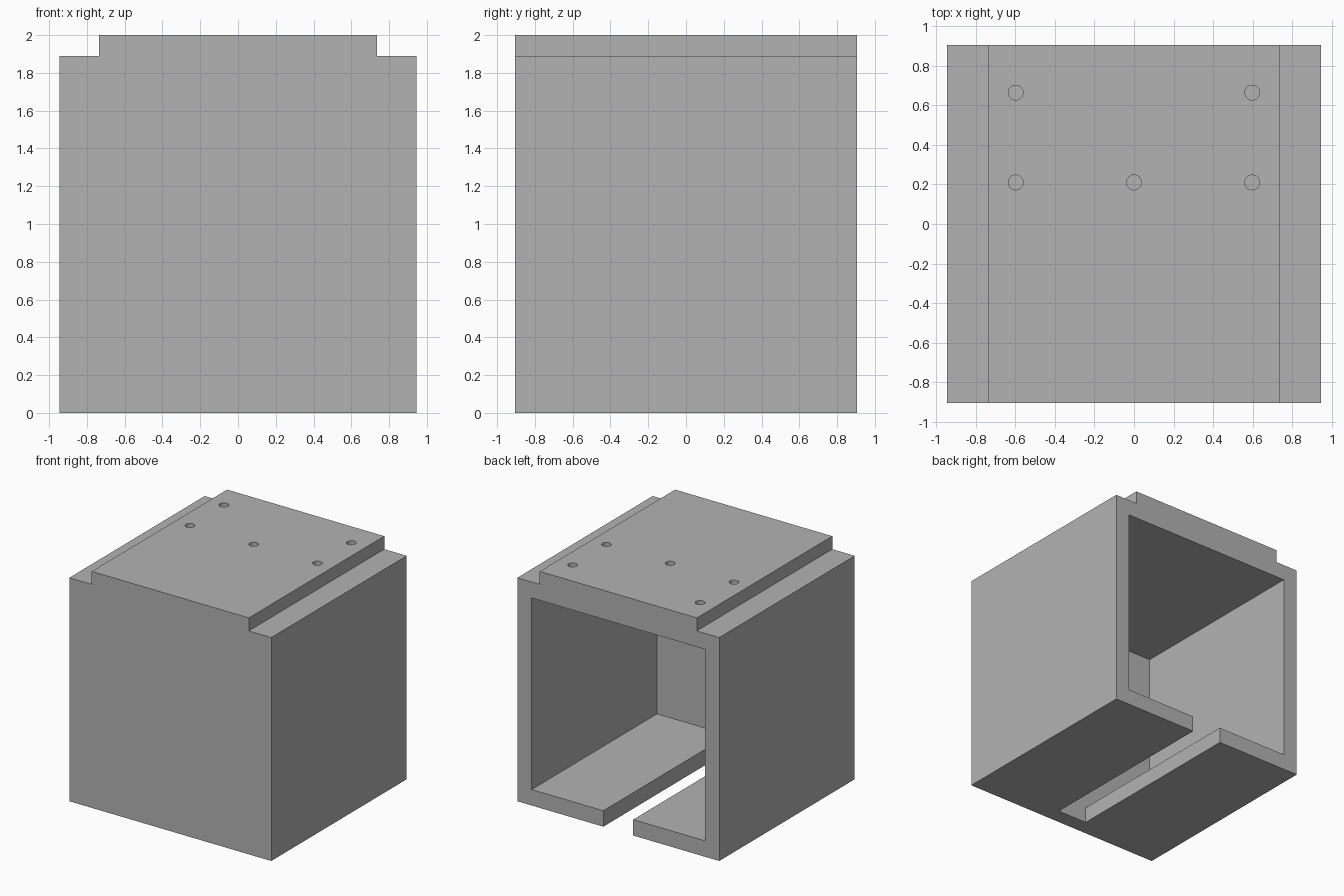
import bpy
import bmesh

if "Cube" in bpy.data.objects:
    bpy.data.objects.remove(bpy.data.objects["Cube"], do_unlink=True)

HALF_DEPTH = 0.905
WALL = 0.135
HALF_WIDTH = 0.945
SHOULDER = 1.89
TOP = 2.0
HOLE_RADIUS, HOLE_DEPTH = 0.0375, 0.15

grey = bpy.data.materials.new("plain grey")
grey.use_nodes = True
grey.diffuse_color = (0.45, 0.45, 0.45, 1)
grey.node_tree.nodes["Principled BSDF"].inputs["Base Color"].default_value = grey.diffuse_color


def extrude_profile(name, half, y0, y1):
    """Mirror a half outline (x, z) across x = 0 and extrude it along y."""
    outline = half + [(-x, z) for x, z in reversed(half)]
    bm = bmesh.new()
    face = bm.faces.new([bm.verts.new((x, y0, z)) for x, z in outline])
    result = bmesh.ops.extrude_face_region(bm, geom=[face])
    moved = [v for v in result["geom"] if isinstance(v, bmesh.types.BMVert)]
    bmesh.ops.translate(bm, verts=moved, vec=(0, y1 - y0, 0))
    bmesh.ops.recalc_face_normals(bm, faces=bm.faces)
    mesh = bpy.data.meshes.new(name)
    bm.to_mesh(mesh)
    bm.free()
    mesh.materials.append(grey)
    obj = bpy.data.objects.new(name, mesh)
    bpy.context.collection.objects.link(obj)
    return obj


def cut(body, cutter):
    """Subtract the cutter from the body, then discard it."""
    cutter.hide_render = True
    mod = body.modifiers.new("cut", 'BOOLEAN')
    mod.operation = 'DIFFERENCE'
    mod.solver = 'EXACT'
    mod.object = cutter
    bpy.context.view_layer.objects.active = body
    bpy.ops.object.modifier_apply(modifier=mod.name)
    bpy.data.objects.remove(cutter, do_unlink=True)


# Block with a raised mounting rail along its top
housing = extrude_profile(
    "housing",
    [(HALF_WIDTH, 0), (HALF_WIDTH, SHOULDER), (0.735, SHOULDER), (0.735, TOP)],
    -HALF_DEPTH, HALF_DEPTH)

# Cavity open at the back, with a slot through the floor
inner = HALF_WIDTH - WALL
cavity = extrude_profile(
    "cavity_cutter",
    [(0.14, -0.1), (0.14, WALL), (inner, WALL), (inner, SHOULDER - WALL)],
    -HALF_DEPTH + WALL, HALF_DEPTH + 0.1)
cut(housing, cavity)

# Blind screw holes in the rail
for x, y in [(-0.597, 0.663), (0.597, 0.663), (-0.597, 0.21), (0, 0.21), (0.597, 0.21)]:
    bpy.ops.mesh.primitive_cylinder_add(
        vertices=32, radius=HOLE_RADIUS, depth=2 * HOLE_DEPTH, location=(x, y, TOP))
    hole = bpy.context.object
    hole.name = "hole_cutter"
    hole.data.materials.append(grey)
    bpy.context.view_layer.update()
    cut(housing, hole)

# Smooth hole walls, sharp edges elsewhere
bpy.ops.object.select_all(action='DESELECT')
housing.select_set(True)
bpy.context.view_layer.objects.active = housing
bpy.ops.object.shade_smooth_by_angle()
